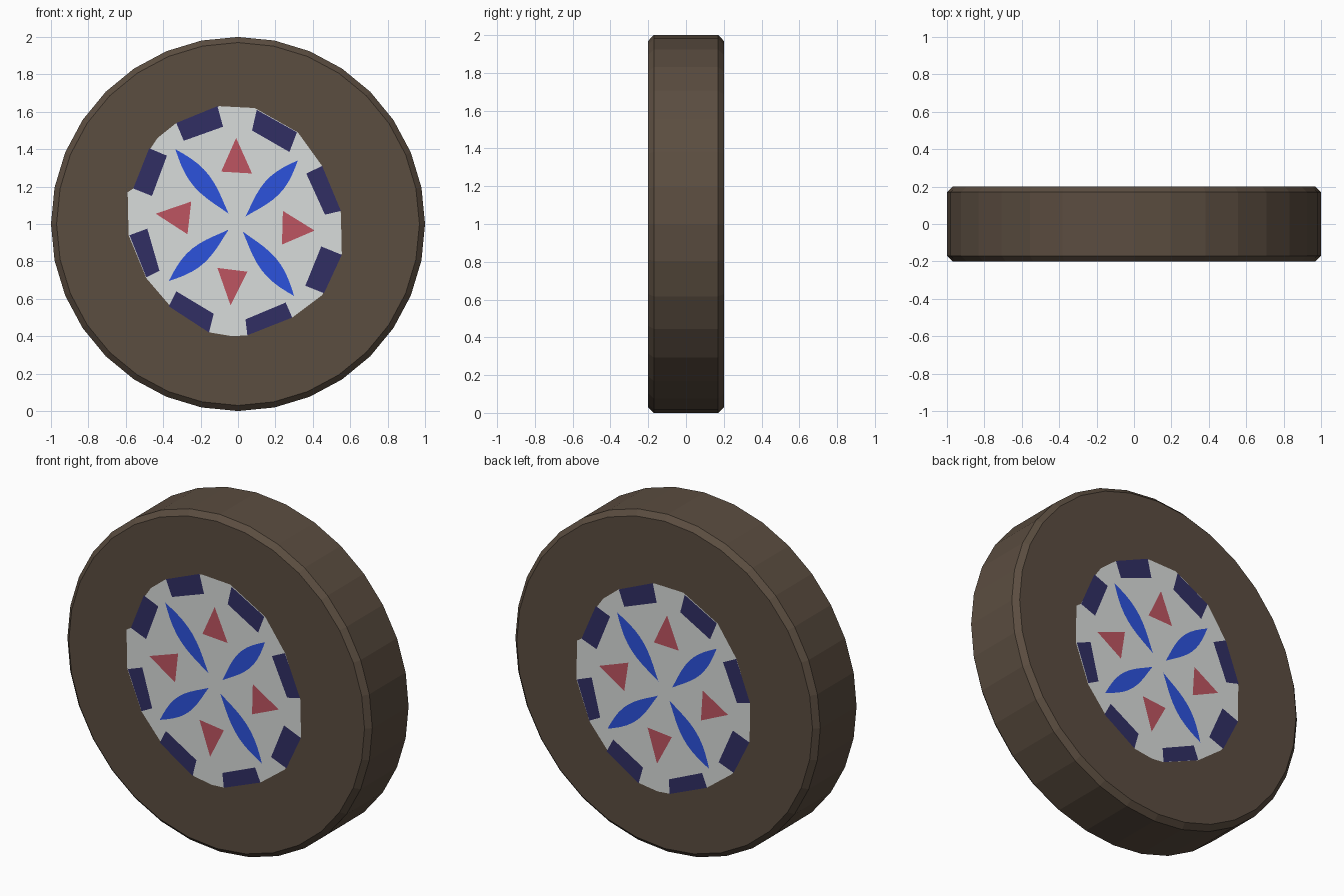
import bpy, bmesh, math

if "Cube" in bpy.data.objects:
    bpy.data.objects.remove(bpy.data.objects["Cube"])

def material(name, rgb):
    m = bpy.data.materials.new(name)
    lin = [(c / 255 / 12.92) if c < 10 else ((c / 255 + 0.055) / 1.055) ** 2.4 for c in rgb]
    m.diffuse_color = (*lin, 1)
    m.use_nodes = True
    m.node_tree.nodes["Principled BSDF"].inputs["Base Color"].default_value = m.diffuse_color
    return m

brown = material("dark brown", (91, 77, 64))
pale = material("pale grey", (217, 220, 219))
navy = material("navy", (49, 47, 100))
blue = material("bright blue", (44, 82, 220))
red = material("dusty red", (190, 85, 97))

def add_object(name, bm, mat):
    me = bpy.data.meshes.new(name)
    bm.to_mesh(me)
    bm.free()
    me.materials.append(mat)
    ob = bpy.data.objects.new(name, me)
    bpy.context.collection.objects.link(ob)

# Thick disc with bevelled rims, from four rings
SIDES = 32
bm = bmesh.new()
rings = []
for r, y in [(0.97, -0.2), (1, -0.17), (1, 0.17), (0.97, 0.2)]:
    rings.append([bm.verts.new((r * math.cos(a), y, 1 + r * math.sin(a)))
                  for a in (2 * math.pi * i / SIDES for i in range(SIDES))])
for a, b in zip(rings, rings[1:]):
    for i in range(SIDES):
        j = (i + 1) % SIDES
        bm.faces.new((a[i], a[j], b[j], b[i]))
bm.faces.new(rings[0])
bm.faces.new(rings[-1])
bmesh.ops.recalc_face_normals(bm, faces=bm.faces)
add_object("round_body", bm, brown)

# Painted design, in hundredths about the disc centre (right, up)
outline = [(-10, 63), (9, 62), (32, 49), (45, 31), (55, 6), (55.5, -16), (45, -38),
           (29, -50), (5, -59.5), (-3, -60), (-15, -58), (-37, -43), (-49, -29),
           (-58.5, -6), (-59, 17), (-56, 19), (-47, 40), (-43, 46), (-33, 54)]
blocks = [[(-33, 54), (-11, 63), (-8, 52), (-29, 44.5)],
          [(10, 61), (31.5, 49), (27.5, 38.5), (7.5, 50)],
          [(36.5, 27), (45, 31), (55, 7), (46.5, 5)],
          [(44.5, -12), (55.5, -16.5), (46, -37), (36, -33)],
          [(4, -51), (25.5, -42), (29, -50), (5, -59.5)],
          [(-33, -36), (-13, -48), (-15.5, -58), (-37, -44)],
          [(-58, -6), (-48.5, -2.5), (-42, -25), (-49, -28.5)],
          [(-47.5, 40.5), (-38, 36.5), (-46, 15), (-56, 19)]]
triangles = [[(-1, 46), (7.5, 27), (-9, 28)], [(41, -3.5), (23.5, -11), (24, 7)],
             [(-4, -43.5), (-11, -23.5), (5, -25.5)], [(-44, 5.5), (-25, 12), (-27, -5.5)]]
petal_ends = [((-5, 5.5), (-33.5, 40)), ((4, 4), (32, 34)),
              ((2.5, -4), (30, -38.5)), ((-5, -3), (-37, -30.5))]

def petal(p, q, half=5, n=10):
    dx, dy = q[0] - p[0], q[1] - p[1]
    L = math.hypot(dx, dy)
    side = []
    for s in (1, -1):
        row = [(p[0] + dx * t - dy / L * s * half * math.sin(math.pi * t ** 1.1),
                p[1] + dy * t + dx / L * s * half * math.sin(math.pi * t ** 1.1))
               for t in (i / n for i in range(n))]
        side.append(row)
    return side[0] + [q] + side[1][:0:-1]

def plates(name, shapes, mat, lift, back):
    """Very thin plates on the front or back face."""
    bm = bmesh.new()
    for shape in shapes:
        vs = []
        for u, v in shape:
            u, v = u / 100, v / 100
            if back:  # the back design sits slightly lower and turned
                u, v = -(u + 0.01 + 0.04 * v), v - 0.042 + 0.03 * u
            vs.append(bm.verts.new((u, (0.2 + lift) * (1 if back else -1), 1 + v)))
        f = bm.faces.new(vs)
        f.normal_update()
        if (f.normal.y > 0) != back:
            f.normal_flip()
    add_object(name, bm, mat)

for back in (False, True):
    tag = "back_" if back else "front_"
    plates(tag + "pale_centre", [outline], pale, 0.002, back)
    plates(tag + "rim_blocks", blocks, navy, 0.004, back)
    plates(tag + "petals", [petal(p, q) for p, q in petal_ends], blue, 0.004, back)
    plates(tag + "triangles", triangles, red, 0.004, back)
